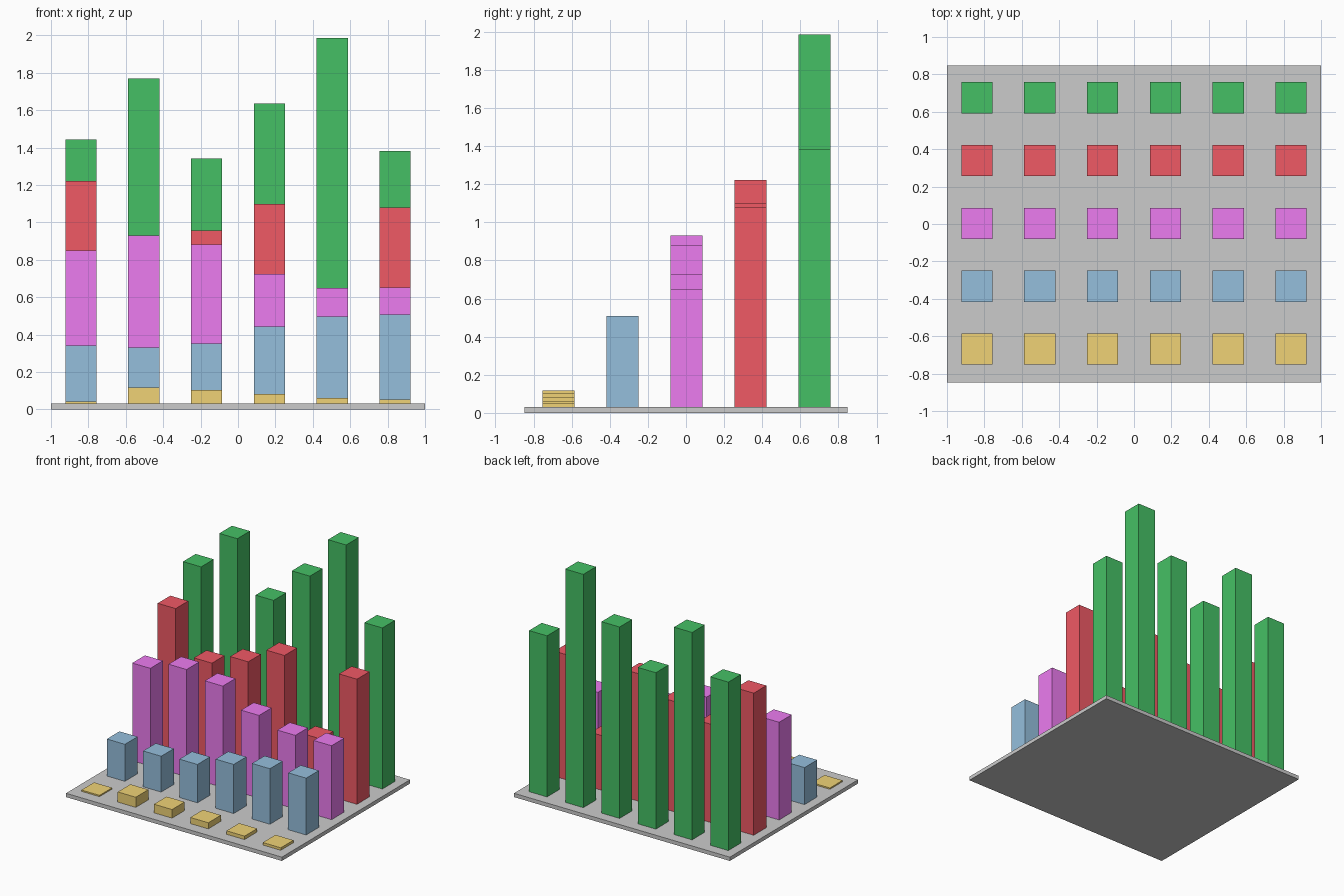
import bpy

if "Cube" in bpy.data.objects:
    bpy.data.objects.remove(bpy.data.objects["Cube"])

BASE_TOP = 0.032   # thickness of the plate
STEP = 0.336       # spacing of bars in both directions
WIDTH = 0.167      # bar width


def box(name, x, y, z0, z1, sx, sy, mat=None):
    bpy.ops.mesh.primitive_cube_add(size=1, location=(x, y, (z0 + z1) / 2))
    ob = bpy.context.object
    ob.name = name
    ob.scale = (sx, sy, z1 - z0)
    bpy.ops.object.transform_apply(location=False, rotation=False, scale=True)
    if mat:
        ob.data.materials.append(mat)
    return ob


# rows from front to back: name, colour, top height of each bar from left to right
rows = [
    ("gold", (0.87, 0.65, 0.18, 1), (0.043, 0.117, 0.104, 0.083, 0.061, 0.053)),
    ("blue", (0.30, 0.52, 0.72, 1), (0.342, 0.332, 0.353, 0.443, 0.497, 0.508)),
    ("magenta", (0.84, 0.20, 0.87, 1), (0.850, 0.930, 0.881, 0.725, 0.648, 0.651)),
    ("red", (0.87, 0.10, 0.13, 1), (1.222, 0.855, 0.956, 1.099, 0.490, 1.080)),
    ("green", (0.06, 0.53, 0.13, 1), (1.443, 1.769, 1.342, 1.635, 1.986, 1.381)),
]

# base plate
box("base_plate", 0, 0, 0, BASE_TOP, 2.0, 1.696)

# chart bars
for r, (name, colour, tops) in enumerate(rows):
    mat = bpy.data.materials.new(name)
    mat.diffuse_color = colour
    mat.use_nodes = True
    mat.node_tree.nodes["Principled BSDF"].inputs["Base Color"].default_value = mat.diffuse_color
    for c, top in enumerate(tops):
        box(f"{name}_bar_{c + 1}", (c - 2.5) * STEP, (r - 2) * STEP + 0.003,
            BASE_TOP, top, WIDTH, WIDTH, mat)
